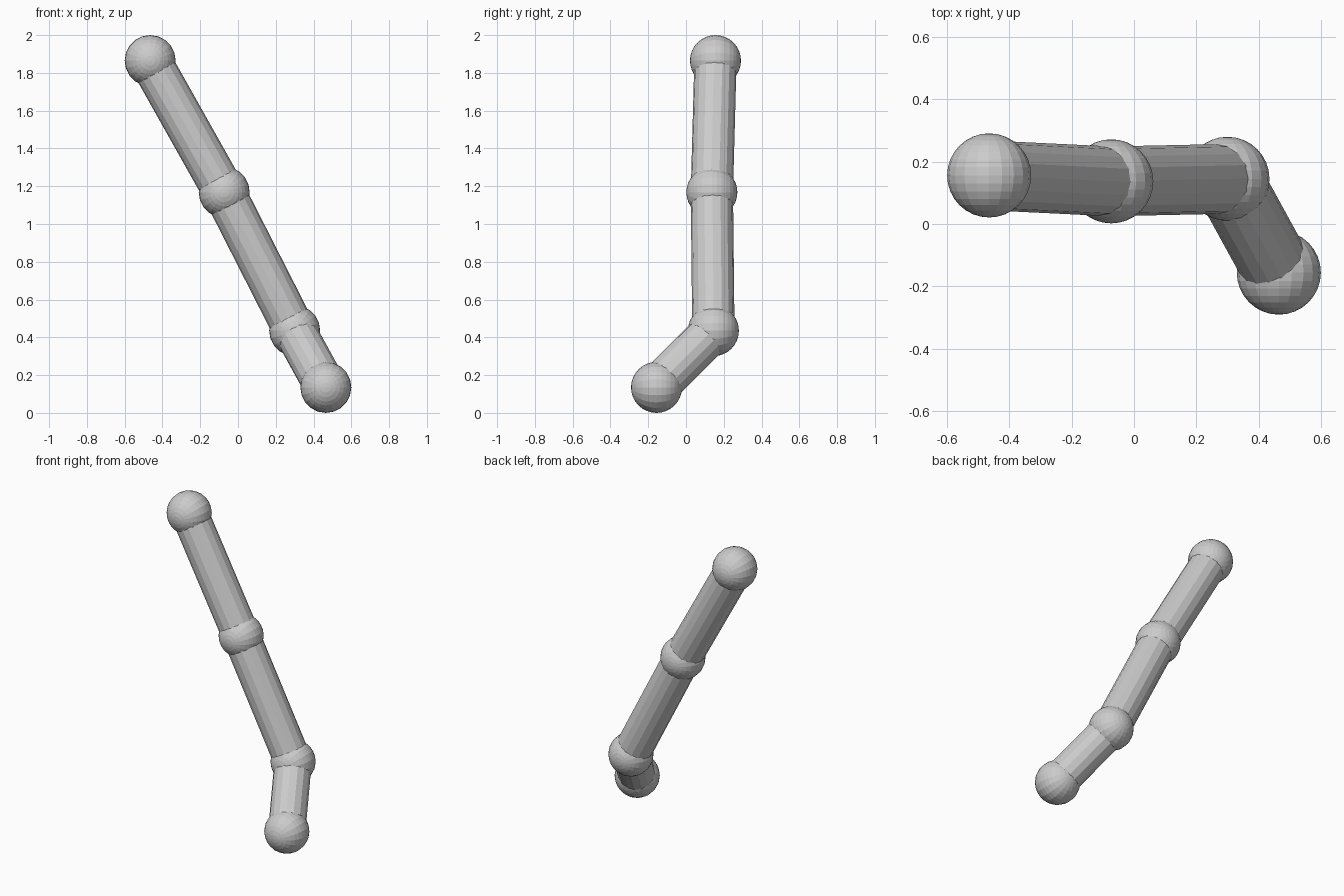
import bpy
from math import radians
from mathutils import Vector

if "Cube" in bpy.data.objects:
    bpy.data.objects.remove(bpy.data.objects["Cube"])

JOINT_R, TUBE_R = 0.135, 0.112
joints = [Vector(p) for p in [(-0.465, 0.156, 1.865), (-0.073, 0.137, 1.168),
                              (0.30, 0.145, 0.435), (0.465, -0.156, 0.135)]]


# Ball joints, poles along y
def ball(name, center):
    bpy.ops.mesh.primitive_uv_sphere_add(segments=20, ring_count=16, radius=JOINT_R,
                                         location=center, rotation=(radians(90), 0, 0))
    bpy.context.object.name = name


# Straight tube between two joint centres
def tube(name, a, b):
    d = b - a
    bpy.ops.mesh.primitive_cylinder_add(vertices=16, radius=TUBE_R, depth=d.length,
                                        location=(a + b) / 2,
                                        rotation=d.to_track_quat('Z', 'Y').to_euler())
    bpy.context.object.name = name


for name, p in zip(("top_ball", "upper_joint", "lower_joint", "foot_ball"), joints):
    ball(name, p)
for name, a, b in zip(("upper_rod", "middle_rod", "lower_rod"), joints, joints[1:]):
    tube(name, a, b)
